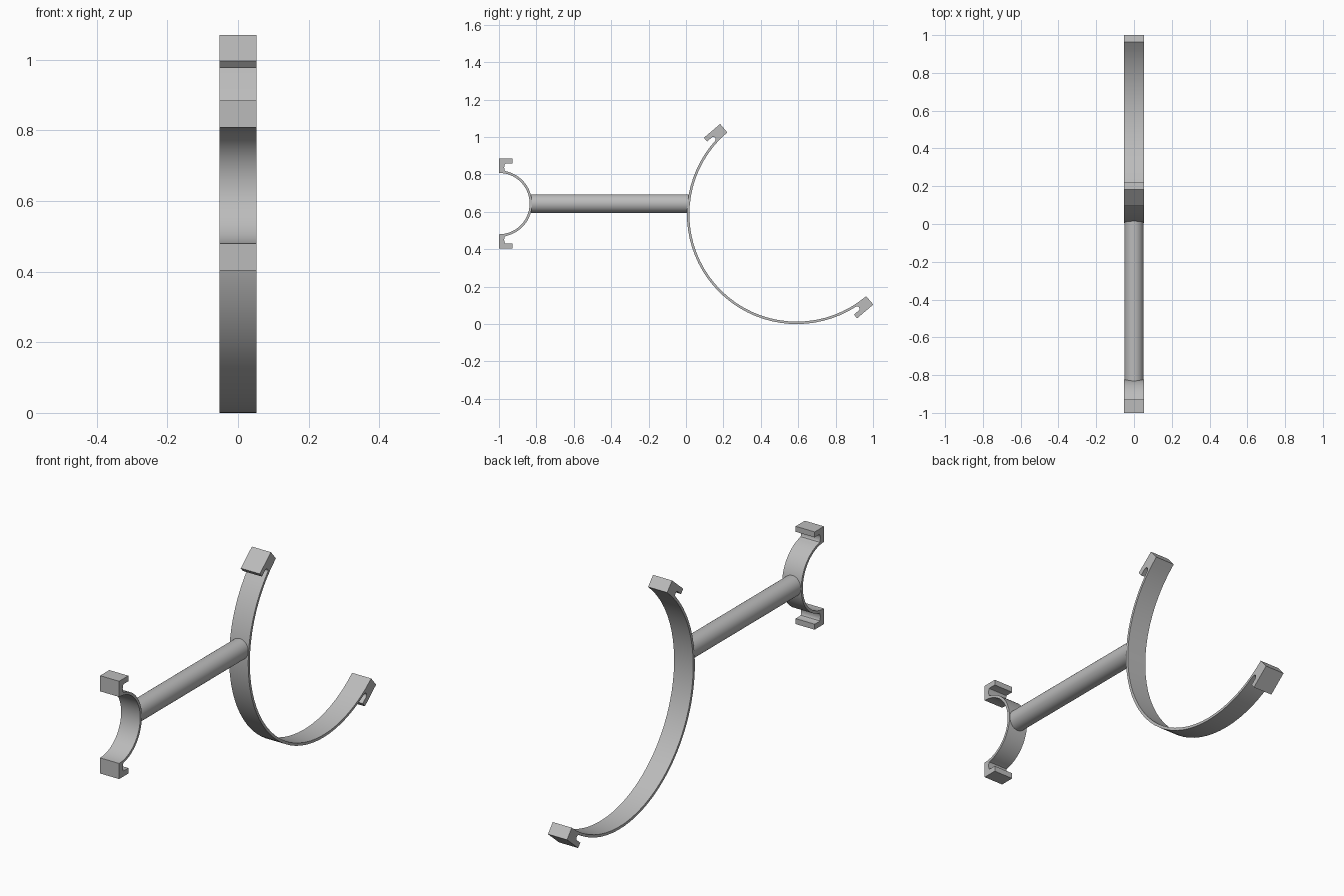
import bpy, bmesh
from math import sin, cos, pi, sqrt, asin, radians
from mathutils import Matrix

if "Cube" in bpy.data.objects:
    bpy.data.objects.remove(bpy.data.objects["Cube"], do_unlink=True)

HALF_WIDTH = 0.052
AXIS_Z = 0.644

grey = bpy.data.materials.new("light grey")
grey.use_nodes = True
colour = (0.5, 0.5, 0.5, 1)
grey.diffuse_color = colour
grey.node_tree.nodes["Principled BSDF"].inputs["Base Color"].default_value = colour


def finish(name, bm):
    bmesh.ops.recalc_face_normals(bm, faces=bm.faces)
    mesh = bpy.data.meshes.new(name)
    bm.to_mesh(mesh)
    bm.free()
    mesh.materials.append(grey)
    obj = bpy.data.objects.new(name, mesh)
    bpy.context.collection.objects.link(obj)
    bpy.ops.object.select_all(action='DESELECT')
    obj.select_set(True)
    bpy.context.view_layer.objects.active = obj
    bpy.ops.object.shade_smooth_by_angle(angle=radians(30))
    return obj


def clip(name, centre, direction, outer, inner, block, lip, lip_end, slot, bulge, steps):
    """Half ring with a hooked block on each end, u pointing out of the opening."""
    # Outer arc from the middle of the ring up to the slot
    stop = pi / 2 + asin(slot / outer)
    half = []
    for i in range(steps + 1):
        a = pi + (stop - pi) * i / steps
        half.append((outer * cos(a), outer * sin(a)))
    # Rounded slot, then lip and block
    low = sqrt(outer ** 2 - slot ** 2)
    mid, rad = (low + lip) / 2, (lip - low) / 2
    for i in range(1, 9):
        a = pi * i / 8
        half.append((-slot + bulge * sin(a), mid - rad * cos(a)))
    half += [(-lip_end, lip), (-lip_end, block), (0, block)]
    # Inner arc, then the mirrored half
    arc = [pi / 2 + pi * i / (2 * steps) for i in range(2 * steps + 1)]
    outline = half + [(inner * cos(a), inner * sin(a)) for a in arc]
    outline += [(u, -v) for u, v in reversed(half[1:])]

    c, s = cos(direction), sin(direction)
    bm = bmesh.new()
    verts = [bm.verts.new((-HALF_WIDTH, centre[0] + u * c - v * s,
                           centre[1] + u * s + v * c)) for u, v in outline]
    face = bm.faces.new(verts)
    side = bmesh.ops.extrude_face_region(bm, geom=[face])
    moved = [g for g in side["geom"] if isinstance(g, bmesh.types.BMVert)]
    bmesh.ops.translate(bm, verts=moved, vec=(2 * HALF_WIDTH, 0, 0))
    return finish(name, bm)


# Small clip, opening to the front
clip("small_clip", (-1.0, AXIS_Z), pi, outer=0.177, inner=0.164, block=0.241,
     lip=0.214, lip_end=0.072, slot=0.036, bulge=0.008, steps=16)

# Large clip, opening to the back and upward
clip("large_clip", (0.592, 0.587), radians(40.3), outer=0.587, inner=0.574, block=0.633,
     lip=0.607, lip_end=0.114, slot=0.08, bulge=0.012, steps=18)

# Round rod joining the two clips
start, end = -0.833, 0.016
bm = bmesh.new()
bmesh.ops.create_cone(bm, cap_ends=True, segments=32, radius1=0.05, radius2=0.05,
                      depth=end - start,
                      matrix=Matrix.Translation((0, (start + end) / 2, AXIS_Z))
                      @ Matrix.Rotation(pi / 2, 4, 'X'))
finish("connecting_rod", bm)
